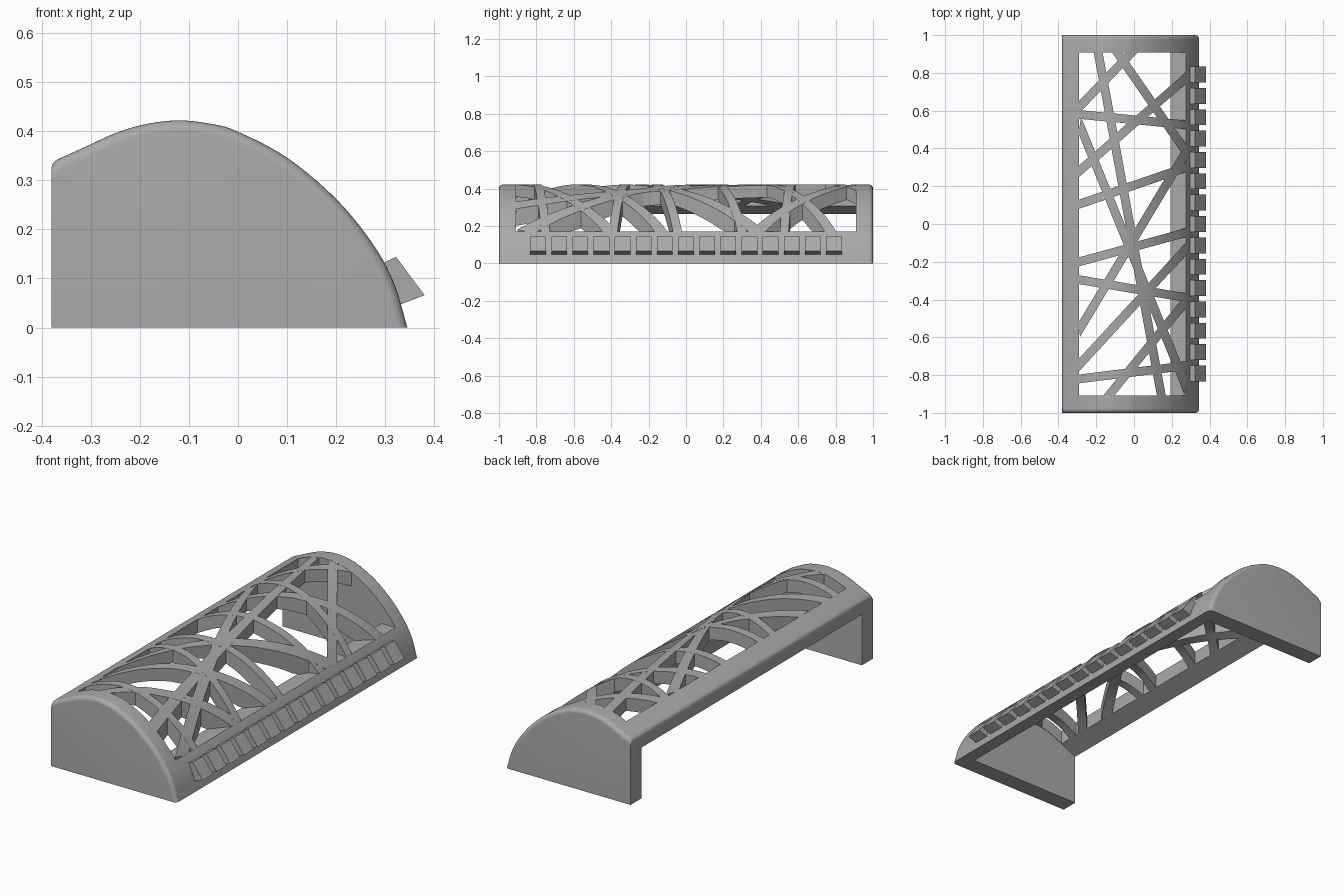
import bpy, bmesh, math
from mathutils import Vector

if "Cube" in bpy.data.objects:
    bpy.data.objects.remove(bpy.data.objects["Cube"])

grey = bpy.data.materials.new("plain grey")
grey.use_nodes = True
COL = (0.4, 0.4, 0.4, 1)
grey.diffuse_color = COL
grey.node_tree.nodes["Principled BSDF"].inputs["Base Color"].default_value = COL

BACK, THICK, WALL, ROUND = -0.38, 0.065, 0.91, 0.022
WIN_L, WIN_R, SILL = -0.29, 0.277, 0.17


def loft(name, rings):
    """Closed solid through equal-length rings of points."""
    bm = bmesh.new()
    vs = [[bm.verts.new(p) for p in r] for r in rings]
    n = len(rings[0])
    for a, b in zip(vs, vs[1:]):
        for i in range(n):
            j = (i + 1) % n
            bm.faces.new((a[i], a[j], b[j], b[i]))
    bm.faces.new(vs[0])
    bm.faces.new(vs[-1])
    bmesh.ops.recalc_face_normals(bm, faces=bm.faces)
    me = bpy.data.meshes.new(name)
    bm.to_mesh(me)
    bm.free()
    me.materials.append(grey)
    ob = bpy.data.objects.new(name, me)
    bpy.context.collection.objects.link(ob)
    return ob


def prism(name, outline, y0, y1):
    return loft(name, [[(x, y, z) for x, z in outline] for y in (y0, y1)])


def activate(ob):
    bpy.ops.object.select_all(action='DESELECT')
    ob.select_set(True)
    bpy.context.view_layer.objects.active = ob


def smooth(ob):
    activate(ob)
    bpy.ops.object.shade_smooth_by_angle(angle=math.radians(30))


# Outer roof profile: rounded back corner, straight slope, long curved front
def spline(ctrl, sub):
    c = [Vector(p) for p in ctrl]
    c = [2 * c[0] - c[1]] + c + [2 * c[-1] - c[-2]]
    out = []
    for a, b, d, e in zip(c, c[1:], c[2:], c[3:]):
        for k in range(sub):
            t = k / sub
            out.append(0.5 * (2 * b + (d - a) * t + (2 * a - 5 * b + 4 * d - e) * t ** 2
                              + (3 * b - a - 3 * d + e) * t ** 3))
    return out + [c[-2]]


corner = [Vector(p) for p in ((BACK, 0.327), (-0.377, 0.335), (-0.37, 0.341))]
roof = spline([(-0.36, 0.346), (-0.305, 0.371), (-0.25, 0.396), (-0.19, 0.414), (-0.122, 0.422),
               (-0.055, 0.415), (0, 0.399), (0.1, 0.346), (0.2, 0.262), (0.275, 0.17),
               (0.318, 0.09), (0.345, 0)], 5)


def inset(pts, d):
    out = []
    for i, p in enumerate(pts):
        t = (pts[min(i + 1, len(pts) - 1)] - pts[max(i - 1, 0)]).normalized()
        out.append(p + Vector((t.y, -t.x)) * d)
    return out


def height(pts, x):
    """Profile height at x, extended past the ends."""
    k = next((i for i in range(1, len(pts)) if pts[i].x >= x), len(pts) - 1)
    a, b = pts[k - 1], pts[k]
    return a.y + (b.y - a.y) * (x - a.x) / (b.x - a.x)


ceiling = inset(roof, THICK)

# Body: full solid with rounded end rims
def section(y, d):
    pts = [(max(p.x, BACK), max(p.y, 0)) for p in inset(corner + roof, d)]
    pts[0] = (BACK, corner[0].y - d)
    return [(x, y, z) for x, z in pts + [(BACK, 0)]]


steps = [k * math.pi / 12 for k in range(7)]
rim = [(1 - ROUND * (1 - math.sin(a)), ROUND * (1 - math.cos(a))) for a in steps]
rim = [(1 - ROUND + ROUND * math.sin(a), ROUND * (1 - math.cos(a))) for a in steps]
body = loft("shell_frame", [section(-y, d) for y, d in reversed(rim)]
            + [section(y, d) for y, d in rim])

# Hollow the inside and open the roof window
far_back = BACK - 0.1
hollow = [(far_back, height(ceiling, far_back))] + [tuple(p) for p in ceiling]
hollow += [(ceiling[-1].x, -0.1), (far_back, -0.1)]
cutters = [prism("hollow_cutter", hollow, -WALL, WALL),
           prism("window_cutter", [(WIN_L, SILL), (WIN_R, SILL), (WIN_R, 1), (WIN_L, 1)],
                 0.002 - WALL, WALL - 0.002)]
for c in cutters:
    c.hide_render = True
    activate(body)
    m = body.modifiers.new("cut", 'BOOLEAN')
    m.operation, m.solver, m.object = 'DIFFERENCE', 'EXACT', c
    bpy.ops.object.modifier_apply(modifier=m.name)
    bpy.data.objects.remove(c)
smooth(body)


# Lattice ribs: straight in plan, following the curve of the roof
def rib(name, x0, y0, x1, y1, width=0.046, n=28):
    a, b = Vector((x0, y0)), Vector((x1, y1))
    d = (b - a).normalized()
    side = Vector((-d.y, d.x)) * width / 2
    a, b = a - d * 0.03, b + d * 0.03
    rings = []
    for k in range(n + 1):
        mid = a.lerp(b, k / n)
        ring = []
        for s, top in ((1, 1), (-1, 1), (-1, 0), (1, 0)):
            p = mid + side * s
            # slide edge points along the rib to stay just inside the frame
            x = min(max(p.x, WIN_L - 0.004), WIN_R + 0.004)
            if abs(d.x) > 0.05:
                p += d * ((x - p.x) / d.x)
            y = min(max(p.y, -WALL - 0.004), WALL + 0.004)
            p += d * ((y - p.y) / d.y)
            up = height(roof, p.x)
            low = min(max(height(ceiling, p.x), SILL - 0.002), up - 0.004)
            ring.append((p.x, p.y, up if top else low))
        rings.append(ring)
    smooth(loft(name, rings))


ribs = [(WIN_L, 0.58, WIN_R, 0.525), (-0.19, WALL, 0.145, -WALL), (-0.09, WALL, WIN_R, 0.38),
        (-0.01, WALL, WIN_L, 0.62), (WIN_R, 0.775, WIN_L, 0.28), (WIN_L, 0.53, WIN_R, -0.865),
        (WIN_L, 0.105, WIN_R, 0.3), (WIN_R, 0.385, WIN_L, -0.56), (WIN_L, -0.2, WIN_R, -0.045),
        (WIN_L, -0.295, WIN_R, -0.39), (WIN_R, -0.13, WIN_L, -0.745),
        (WIN_R, -0.405, -0.135, -WALL), (WIN_L, -0.82, WIN_R, -0.75)]
for i, r in enumerate(ribs, 1):
    rib(f"lattice_rib_{i}", *r)

# Row of small blocks along the lower front edge
for i in range(15):
    y = (i - 7) * 0.113
    prism(f"edge_block_{i + 1}", [(0.285, 0.127), (0.322, 0.144), (0.38, 0.066), (0.315, 0.041)],
          y - 0.042, y + 0.042)
